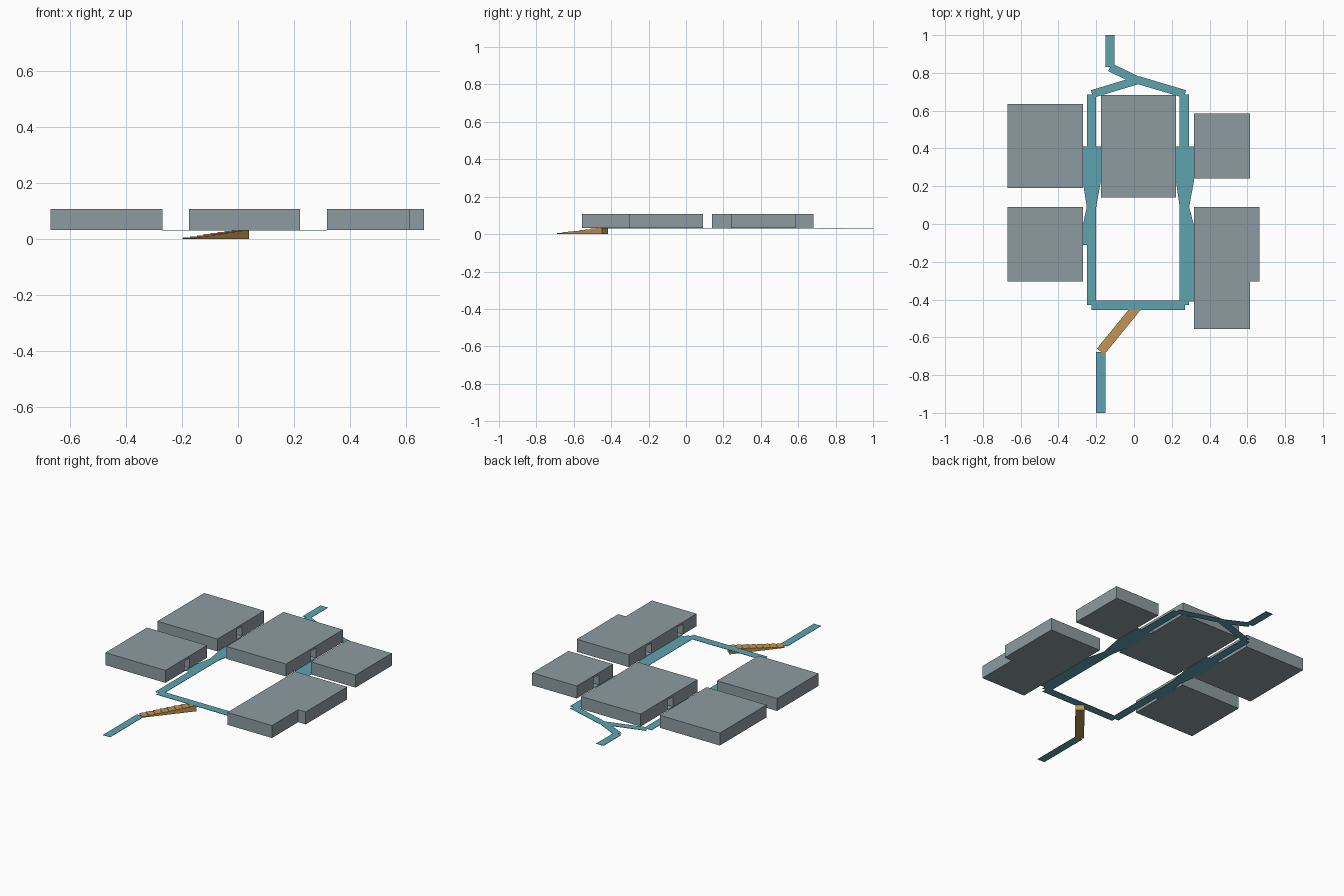
import bpy, bmesh, math
from mathutils import Vector

if "Cube" in bpy.data.objects:
    bpy.data.objects.remove(bpy.data.objects["Cube"])

LEVEL = 0.033     # height of upper ground
ROOF = 0.108
THIN = 0.002


def material(name, rgb):
    m = bpy.data.materials.new(name)
    m.diffuse_color = (*rgb, 1)
    m.use_nodes = True
    m.node_tree.nodes["Principled BSDF"].inputs["Base Color"].default_value = m.diffuse_color
    return m


grey = material("house grey", (0.27, 0.33, 0.355))
teal = material("path teal", (0.11, 0.37, 0.43))
wood = material("stair wood", (0.54, 0.30, 0.09))


def prisms(name, parts, mat):
    """Each part is (outline, bottom, top); all go into one object."""
    bm = bmesh.new()
    for pts, z0, z1 in parts:
        lo = [bm.verts.new((x, y, z0)) for x, y in pts]
        hi = [bm.verts.new((x, y, z1)) for x, y in pts]
        bm.faces.new(lo[::-1])
        bm.faces.new(hi)
        for i in range(len(pts)):
            j = (i + 1) % len(pts)
            bm.faces.new((lo[i], lo[j], hi[j], hi[i]))
    bmesh.ops.recalc_face_normals(bm, faces=bm.faces)
    me = bpy.data.meshes.new(name)
    bm.to_mesh(me)
    bm.free()
    me.materials.append(mat)
    ob = bpy.data.objects.new(name, me)
    bpy.context.collection.objects.link(ob)
    return ob


def rect(x0, x1, y0, y1):
    return [(x0, y0), (x1, y0), (x1, y1), (x0, y1)]


def strip(a, b, width):
    """Rectangle of the given width running from a to b."""
    a, b = Vector(a), Vector(b)
    d = (b - a).normalized()
    n = Vector((-d.y, d.x)) * width / 2
    return [tuple(p) for p in (a - n, b - n, b + n, a + n)]


# Houses with doorway recesses (wall x, door y)
houses = {
    "house_back_left": (rect(-0.67, -0.27, 0.19, 0.635), [(-0.27, 0.4)]),
    "house_front_left": (rect(-0.67, -0.27, -0.305, 0.09), [(-0.27, -0.1)]),
    "house_centre": (rect(-0.175, 0.222, 0.14, 0.682), [(-0.175, 0.4), (0.222, 0.4)]),
    "house_back_right": (rect(0.318, 0.615, 0.24, 0.585), [(0.318, 0.4)]),
    "house_front_right": ([(0.318, -0.555), (0.615, -0.555), (0.615, -0.305),
                           (0.665, -0.305), (0.665, 0.09), (0.318, 0.09)],
                          [(0.318, -0.1), (0.318, -0.4)]),
}
for name, (outline, doors) in houses.items():
    house = prisms(name, [(outline, LEVEL, ROOF)], grey)
    cutter = prisms("door_cutter", [(rect(x - 0.05, x + 0.05, y - 0.025, y + 0.025),
                                     LEVEL + 0.002, LEVEL + 0.062) for x, y in doors], grey)
    cutter.hide_render = True
    mod = house.modifiers.new("doors", 'BOOLEAN')
    mod.operation = 'DIFFERENCE'
    mod.solver = 'EXACT'
    mod.object = cutter
    bpy.context.view_layer.objects.active = house
    bpy.ops.object.modifier_apply(modifier=mod.name)
    bpy.data.objects.remove(cutter)

# Upper paths, widened in front of the doors
outlines = {
    "left_path": [(-0.25, -0.43), (-0.2, -0.43), (-0.2, 0.09), (-0.175, 0.23),
                  (-0.175, 0.41), (-0.2, 0.41), (-0.2, 0.685), (-0.25, 0.685),
                  (-0.25, 0.41), (-0.272, 0.41), (-0.272, 0.23), (-0.25, 0.09),
                  (-0.272, -0.01), (-0.272, -0.11), (-0.25, -0.11)],
    "right_path": [(0.242, -0.43), (0.292, -0.43), (0.292, -0.41), (0.318, -0.41),
                   (0.318, -0.01), (0.292, 0.09), (0.318, 0.23), (0.318, 0.41),
                   (0.292, 0.41), (0.292, 0.685), (0.242, 0.685), (0.242, 0.41),
                   (0.222, 0.41), (0.222, 0.23), (0.242, 0.09)],
    "front_path": rect(-0.225, 0.27, -0.455, -0.405),
    "back_left_path": strip((-0.222, 0.688), (0.022, 0.762), 0.042),
    "back_right_path": strip((0.27, 0.688), (0.022, 0.762), 0.042),
    "back_link_path": strip((0.022, 0.757), (-0.127, 0.83), 0.045),
    "back_exit_path": rect(-0.15, -0.102, 0.83, 1.0),
}
for name, outline in outlines.items():
    prisms(name, [(outline, LEVEL - THIN, LEVEL)], teal)

# Lower path leading to the stairs
prisms("lower_path", [(rect(-0.2, -0.152, -1.0, -0.678), 0.002, 0.004)], teal)

# Stairs from the lower path up to the front path
foot, head, count = Vector((-0.177, -0.675)), Vector((0.02, -0.434)), 8
steps = []
for i in range(count):
    a = foot.lerp(head, i / count)
    b = foot.lerp(head, (i + 1) / count)
    steps.append((strip(a, b, 0.05), 0, 0.004 + (LEVEL - 0.0045) * (i + 0.6) / (count - 0.4)))
prisms("stairs", steps, wood)
